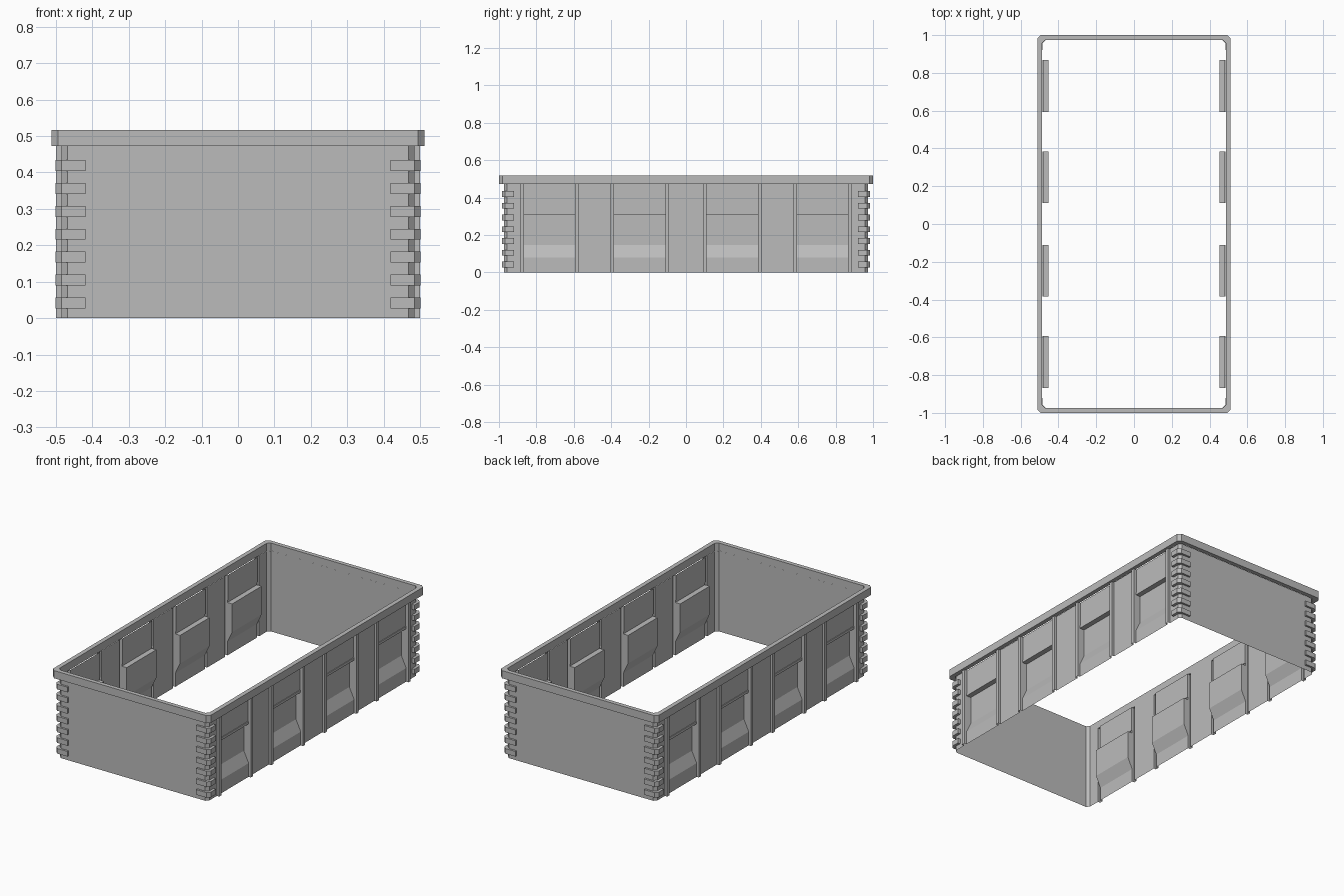
import bpy, bmesh

if "Cube" in bpy.data.objects:
    bpy.data.objects.remove(bpy.data.objects["Cube"])

grey = bpy.data.materials.new("plain grey")
grey.diffuse_color = (0.5, 0.5, 0.5, 1)
grey.use_nodes = True
grey.node_tree.nodes["Principled BSDF"].inputs["Base Color"].default_value = grey.diffuse_color

WX, WY = 0.484, 0.973      # wall planes
CH = 0.016                 # corner chamfer
WALL_TOP = 0.473


def finish(name, bm, mirror=(False, False)):
    bmesh.ops.dissolve_degenerate(bm, edges=bm.edges, dist=1e-5)
    me = bpy.data.meshes.new(name)
    bm.to_mesh(me)
    bm.free()
    me.materials.append(grey)
    ob = bpy.data.objects.new(name, me)
    bpy.context.collection.objects.link(ob)
    if any(mirror):
        m = ob.modifiers.new("mirror", 'MIRROR')
        m.use_axis = (mirror[0], mirror[1], False)
        m.use_mirror_merge = False
    return ob


def face(bm, pts):
    return bm.faces.new([bm.verts.new(p) for p in pts])


# Long walls: one folded sheet with ribs, upper panels and sloped pockets
half = [(0.09, 0.11, "rib"), (0.11, 0.385, "bay"), (0.385, 0.405, "rib"), (0.405, 0.573, "flat"),
        (0.573, 0.593, "rib"), (0.593, 0.867, "bay"), (0.867, 0.887, "rib"), (0.887, WY - CH, "flat")]
cols = [(-b, -a, k) for a, b, k in reversed(half)] + [(-0.09, 0.09, "flat")] + half
rows = [0, 0.08, 0.145, 0.31, 0.325, WALL_TOP]
# depth at the bottom and top of each row inside a bay
bay = [(WX, WX), (WX, 0.453), (0.453, 0.453), (WX, WX), (0.480, 0.480)]


def depth(kind, r):
    if kind == "rib":
        return 0.499, 0.499
    return bay[r] if kind == "bay" else (WX, WX)


bm = bmesh.new()
for i, (y0, y1, kind) in enumerate(cols):
    for r in range(5):
        z0, z1 = rows[r], rows[r + 1]
        a, b = depth(kind, r)
        face(bm, [(a, y0, z0), (a, y1, z0), (b, y1, z1), (b, y0, z1)])
        if r < 4:      # ledge up to the next row
            c = depth(kind, r + 1)[0]
            if abs(b - c) > 1e-5:
                face(bm, [(b, y0, z1), (b, y1, z1), (c, y1, z1), (c, y0, z1)])
        if i + 1 < len(cols):      # jamb across to the next column
            c, d = depth(cols[i + 1][2], r)
            if abs(a - c) + abs(b - d) > 1e-5:
                pts = [(a, y1, z0), (c, y1, z0), (d, y1, z1), (b, y1, z1)]
                if abs(a - c) < 1e-5:
                    pts.pop(1)
                face(bm, pts)
finish("long_wall", bm, (True, False))

# Plain end walls
bm = bmesh.new()
x = WX - CH
face(bm, [(x, WY, 0), (-x, WY, 0), (-x, WY, WALL_TOP), (x, WY, WALL_TOP)])
finish("end_wall", bm, (False, True))

# Chamfered corner strips
bm = bmesh.new()
face(bm, [(WX, WY - CH, 0), (WX - CH, WY, 0), (WX - CH, WY, WALL_TOP), (WX, WY - CH, WALL_TOP)])
finish("corner_strip", bm, (True, True))

# Stacked finger bands wrapping each corner
bm = bmesh.new()
e = 0.0005
ox, oy = 0.501, 0.985
profile = [(0.418, oy), (0.418, WY + e), (WX - CH, WY + e), (WX + e, WY - CH),
           (WX + e, 0.92), (ox, 0.92), (ox, oy - 0.017), (ox - 0.017, oy)]
for k in range(7):
    z = 0.027 + 0.0628 * k
    f = face(bm, [(px, py, z) for px, py in profile])
    top = bmesh.ops.extrude_face_region(bm, geom=[f])
    bmesh.ops.translate(bm, vec=(0, 0, 0.03),
                        verts=[v for v in top["geom"] if isinstance(v, bmesh.types.BMVert)])
bmesh.ops.recalc_face_normals(bm, faces=bm.faces)
finish("corner_fingers", bm, (True, True))


# Top rim: chamfered rectangular ring
def outline(hx, hy, c):
    return [(hx, -hy + c), (hx, hy - c), (hx - c, hy), (-hx + c, hy),
            (-hx, hy - c), (-hx, -hy + c), (-hx + c, -hy), (hx - c, -hy)]


bm = bmesh.new()
outer, inner = outline(0.512, 1.0, 0.018), outline(0.486, 0.975, 0.016)
loops = [[bm.verts.new((px, py, z)) for px, py in o]
         for o, z in ((outer, 0.472), (outer, 0.517), (inner, 0.517), (inner, 0.472))]
for j in range(4):
    A, B = loops[j], loops[(j + 1) % 4]
    for i in range(8):
        n = (i + 1) % 8
        bm.faces.new((A[i], A[n], B[n], B[i]))
finish("top_rim", bm)
